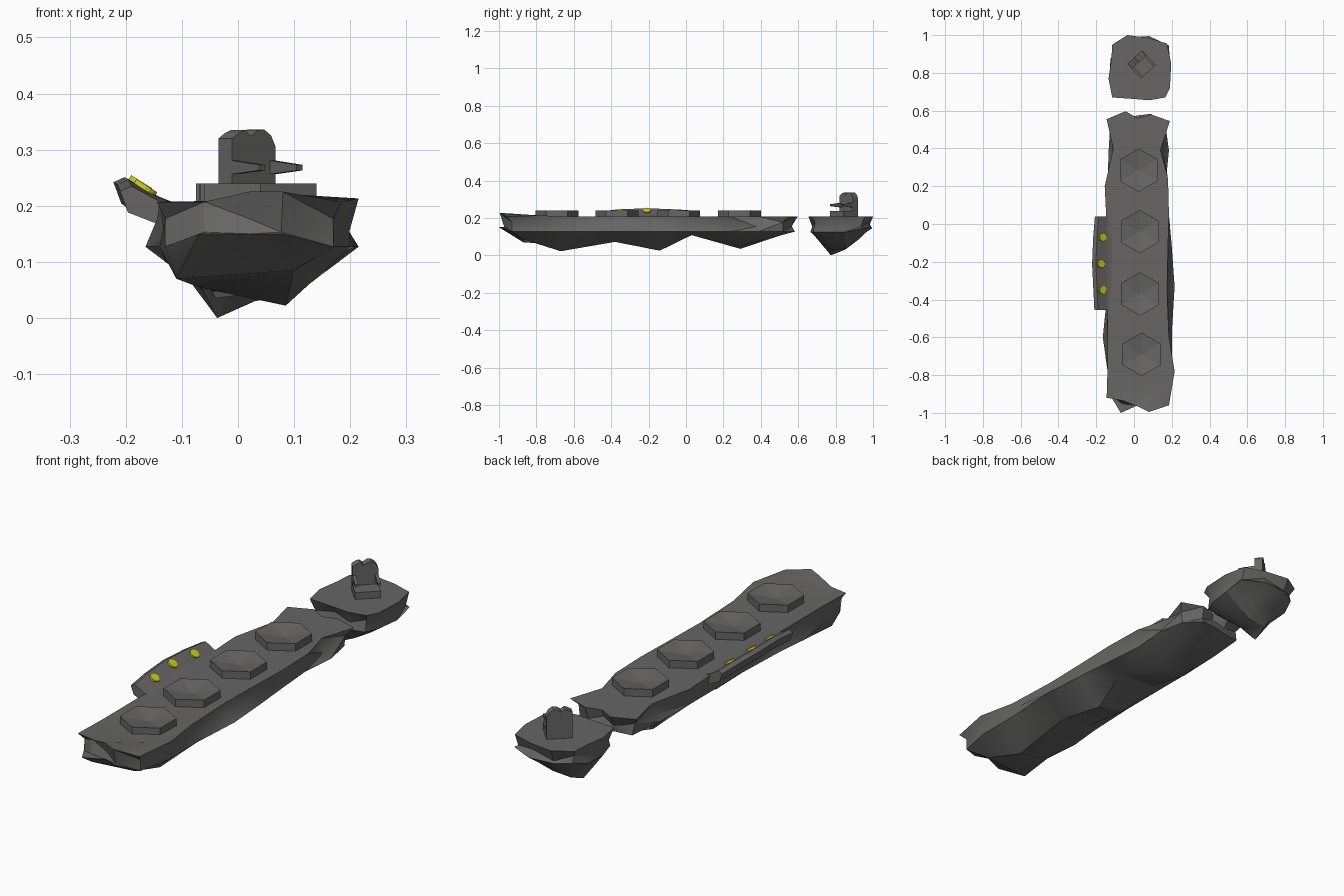
import bpy, bmesh, math
from mathutils import Matrix, Vector

if "Cube" in bpy.data.objects:
    bpy.data.objects.remove(bpy.data.objects["Cube"])


def material(name, rgb):
    m = bpy.data.materials.new(name)
    m.diffuse_color = (*rgb, 1)
    m.use_nodes = True
    m.node_tree.nodes["Principled BSDF"].inputs["Base Color"].default_value = m.diffuse_color
    return m


STONE = material("dark grey stone", (0.135, 0.132, 0.13))
YELLOW = material("yellow light", (0.62, 0.6, 0.01))


def finish(name, bm, mat, matrix=None, smooth=False):
    bmesh.ops.recalc_face_normals(bm, faces=bm.faces)
    me = bpy.data.meshes.new(name)
    bm.to_mesh(me)
    bm.free()
    me.materials.append(mat)
    ob = bpy.data.objects.new(name, me)
    bpy.context.collection.objects.link(ob)
    if matrix:
        ob.matrix_world = matrix
    if smooth:
        bpy.ops.object.select_all(action='DESELECT')
        ob.select_set(True)
        bpy.context.view_layer.objects.active = ob
        bpy.ops.object.shade_smooth_by_angle(angle=math.radians(32))
    return ob


def loft(name, rings, mat, matrix=None):
    """Skin a row of equal-sized closed sections and cap both ends."""
    bm = bmesh.new()
    rows = [[bm.verts.new(p) for p in r] for r in rings]
    n = len(rows[0])
    for a, b in zip(rows, rows[1:]):
        for i in range(n):
            j = (i + 1) % n
            bm.faces.new((a[i], a[j], b[j], b[i]))
    bm.faces.new(rows[0])
    bm.faces.new(rows[-1])
    return finish(name, bm, mat, matrix)


def island(name, top, low, keel, top_z, low_z, split):
    """Floating rock: deck outline, pinched waist, lower rim and a jagged keel."""
    bm = bmesh.new()
    n = len(top)
    cx = sum(p[0] for p in top) / n
    cy = (max(p[1] for p in top) + min(p[1] for p in top)) / 2
    t = [bm.verts.new((x, y, top_z(x, y))) for x, y in top]
    w, l = [], []
    for i, (a, b) in enumerate(zip(top, low)):
        mx, my = (a[0] + b[0]) / 2, (a[1] + b[1]) / 2
        my -= math.copysign(0.015, my - cy)
        w.append(bm.verts.new((cx + (mx - cx) * 0.95, my, 0.165 + 0.012 * (-1) ** i)))
        l.append(bm.verts.new((b[0], b[1], low_z(*b))))
    # two keel points (left, right) at each keel station
    ks = [(bm.verts.new((xl, y, zl)), bm.verts.new((xr, y, zr))) for y, xl, xr, zl, zr in keel]
    k = []
    for x, y in low:
        s = min(range(len(keel)), key=lambda q: abs(keel[q][0] - y))
        k.append((s, 1 if x > split else 0))

    def face(*vs):
        vs = list(dict.fromkeys(vs))
        if len(vs) > 2:
            bm.faces.new(vs)

    for i in range(n):
        j = (i + 1) % n
        face(t[i], t[j], w[j], w[i])
        face(w[i], w[j], l[j], l[i])
        face(l[i], l[j], ks[k[j][0]][k[j][1]], ks[k[i][0]][k[i][1]])
    for a, b in zip(ks, ks[1:]):
        face(a[0], a[1], b[1], b[0])
    bm.faces.new(t)
    bmesh.ops.triangulate(bm, faces=bm.faces)
    return finish(name, bm, STONE, smooth=True)


# Long main island
top = [(-.145, .555), (-.11, .4), (-.155, .2), (-.145, 0), (-.14, -.2), (-.14, -.45),
       (-.14, -.58), (-.14, -.76), (-.145, -.92), (-.06, -.935), (.02, -.965), (.08, -.995),
       (.185, -.96), (.215, -.78), (.185, -.6), (.175, -.35), (.18, -.12), (.185, .05),
       (.18, .24), (.14, .39), (.19, .545), (.09, .58), (.02, .56), (-.045, .597)]
low = [(-.12, .55), (-.135, .38), (-.14, .18), (-.14, 0), (-.14, -.2), (-.15, -.45),
       (-.165, -.6), (-.14, -.78), (-.13, -.9), (-.07, -1), (.02, -.96), (.08, -.98),
       (.17, -.93), (.2, -.78), (.2, -.58), (.215, -.33), (.2, -.12), (.185, .05),
       (.17, .24), (.185, .39), (.16, .52), (.09, .583), (.02, .575), (-.04, .56)]
keel = [(-.87, -.11, .1, .07, .085), (-.67, -.07, .085, .055, .022),
        (-.38, -.06, .08, .085, .072), (-.14, -.05, .08, .05, .025),
        (.03, -.08, .1, .112, .108), (.29, -.04, .07, .035, .05), (.5, -.06, .1, .105, .105)]


def deck_z(x, y):
    return 0.207 + (0.018 if y < -.9 and 0 < x < .15 else 0) + (0.006 if x > .2 else 0)


def rim_z(x, y):
    return 0.15 if y < -.95 else 0.127


island("main_island", top, low, keel, deck_z, rim_z, 0.01)

# Small island behind it
top = [(-.115, .95), (-.035, 1), (.08, .985), (.175, .955), (.197, .85), (.19, .72),
       (.165, .67), (.08, .655), (0, .662), (-.115, .67), (-.135, .77), (-.12, .87)]
low = [(-.1, .94), (-.035, .985), (.08, .995), (.185, .945), (.19, .85), (.175, .74),
       (.15, .68), (.08, .665), (0, .67), (-.1, .675), (-.13, .77), (-.125, .87)]
keel = [(.775, -.037, .03, 0, .03), (.85, -.03, .06, .03, .035), (.93, -.03, .08, .09, .1)]
island("small_island", top, low, keel, lambda x, y: 0.207,
       lambda x, y: 0.145 if y > .93 else 0.125, 0.04)

# Six-sided pads with a shallow dished top
for i, (x, y) in enumerate([(.025, .285), (.03, -.04), (.032, -.37), (.04, -.69)]):
    bm = bmesh.new()
    ang = [math.radians(90 + 60 * s) for s in range(6)]
    lo = [bm.verts.new((.115 * math.cos(a), .115 * math.sin(a), .19)) for a in ang]
    hi = [bm.verts.new((.115 * math.cos(a), .115 * math.sin(a), .24)) for a in ang]
    mid = bm.verts.new((0, 0, .222))
    bm.faces.new(lo)
    for s in range(6):
        e = (s + 1) % 6
        bm.faces.new((lo[s], lo[e], hi[e], hi[s]))
        bm.faces.new((hi[s], hi[e], mid))
    finish(f"hex_pad_{i + 1}", bm, STONE, Matrix.Translation((x, y, 0)))

# Side ledge, tilted up toward its outer edge
rings = []
for y, out, lift in [(.04, -.207, -.008), (-.07, -.216, 0), (-.21, -.222, .004),
                     (-.35, -.215, 0), (-.455, -.21, -.012)]:
    rings.append([(-.115, y, .206), (-.14, y, .214 + lift / 2), (out + .02, y, .247 + lift),
                  (out, y, .238 + lift), (out + .014, y, .2 + lift),
                  (-.15, y, .17), (-.115, y, .16)])
loft("side_ledge", rings, STONE)

# Yellow lamps set in the ledge
for i, (x, y, z) in enumerate([(-.165, -.07, .232), (-.174, -.21, .239), (-.165, -.35, .232)]):
    bm = bmesh.new()
    bmesh.ops.create_cone(bm, cap_ends=True, segments=16, radius1=.022, radius2=.022, depth=.009)
    finish(f"yellow_lamp_{i + 1}", bm, YELLOW,
           Matrix.Translation((x, y, z)) @ Matrix.Rotation(math.radians(32), 4, 'Y'))

# Stone seat, turned 43 degrees
seat = Matrix.Translation((.04, .845, 0)) @ Matrix.Rotation(math.radians(43), 4, 'Z')
h = .053


def slab(name, profile, axis, a, b):
    """Extrude a (u, z) profile along local axis x or y."""
    put = (lambda u, z, d: (d, u, z)) if axis == 'x' else (lambda u, z, d: (u, d, z))
    loft(name, [[put(u, z, d) for u, z in profile] for d in (a, b)], STONE, seat)


slab("seat_base", [(-h, .19), (h, .19), (h, .237), (-h, .237)], 'x', -h, h)
slab("seat_back", [(-h, .2), (h, .2), (h, .305), (.042, .325), (.025, .336), (.01, .335),
                   (-.008, .324), (-.022, .335), (-.036, .33), (-h, .32)], 'y', h - .036, h)
for side, s in (("left", -1), ("right", 1)):
    slab(f"seat_arm_{side}", [(.03, .255), (.03, .282), (-h, .273), (-h, .263)],
         'x', s * h, s * (h - .014))
